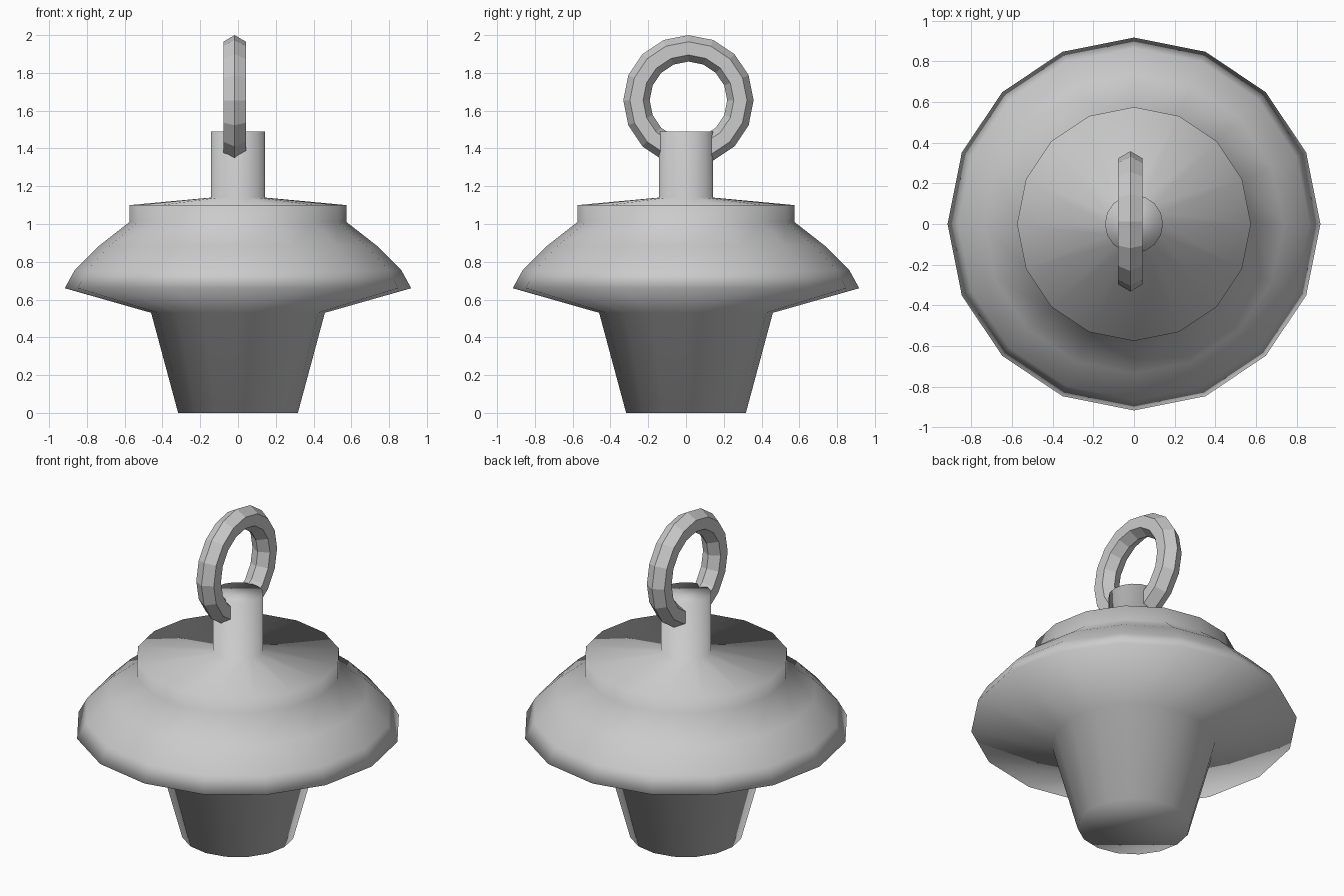
import bpy
import bmesh
from math import sin, cos, pi

if "Cube" in bpy.data.objects:
    bpy.data.objects.remove(bpy.data.objects["Cube"])

SIDES = 16


def make_object(name, bm, smooth):
    bmesh.ops.recalc_face_normals(bm, faces=bm.faces[:])
    for f in bm.faces:
        f.smooth = smooth
    mesh = bpy.data.meshes.new(name)
    bm.to_mesh(mesh)
    bm.free()
    obj = bpy.data.objects.new(name, mesh)
    bpy.context.collection.objects.link(obj)
    return obj


def bridge(bm, a, b):
    n = len(a)
    for i in range(n):
        j = (i + 1) % n
        bm.faces.new((a[i], a[j], b[j], b[i]))


def lathe(name, profile):
    """Revolve (radius, height) points around z and cap both ends."""
    bm = bmesh.new()
    rings = [[bm.verts.new((r * cos(2 * pi * i / SIDES), r * sin(2 * pi * i / SIDES), z))
              for i in range(SIDES)] for r, z in profile]
    for a, b in zip(rings, rings[1:]):
        bridge(bm, a, b)
    bm.faces.new(rings[0])
    bm.faces.new(rings[-1])
    return make_object(name, bm, True)


def hanging_ring(name, centre, major, minor, half_width):
    """Low-poly ring in the yz plane with a six-sided cross-section."""
    bm = bmesh.new()
    cx, cy, cz = centre
    loops = []
    for i in range(SIDES):
        a = 2 * pi * i / SIDES
        loop = []
        for k in range(6):
            t = k * pi / 3
            r = major + minor * cos(t)
            x = cx + half_width * sin(t) / sin(pi / 3)
            loop.append(bm.verts.new((x, cy + r * sin(a), cz + r * cos(a))))
        loops.append(loop)
    for i in range(SIDES):
        bridge(bm, loops[i], loops[(i + 1) % SIDES])
    return make_object(name, bm, False)


# Tapered plug, flared bell, collar plate and stem in one turned body
lathe("turned_body", [
    (0.317, 0.0), (0.46, 0.53), (0.917, 0.66), (0.865, 0.755),
    (0.735, 0.885), (0.575, 1.01), (0.575, 1.10), (0.143, 1.14), (0.143, 1.49),
])

# Ring passing through the stem
hanging_ring("pull_ring", (-0.018, 0.013, 1.655), 0.275, 0.07, 0.06)
